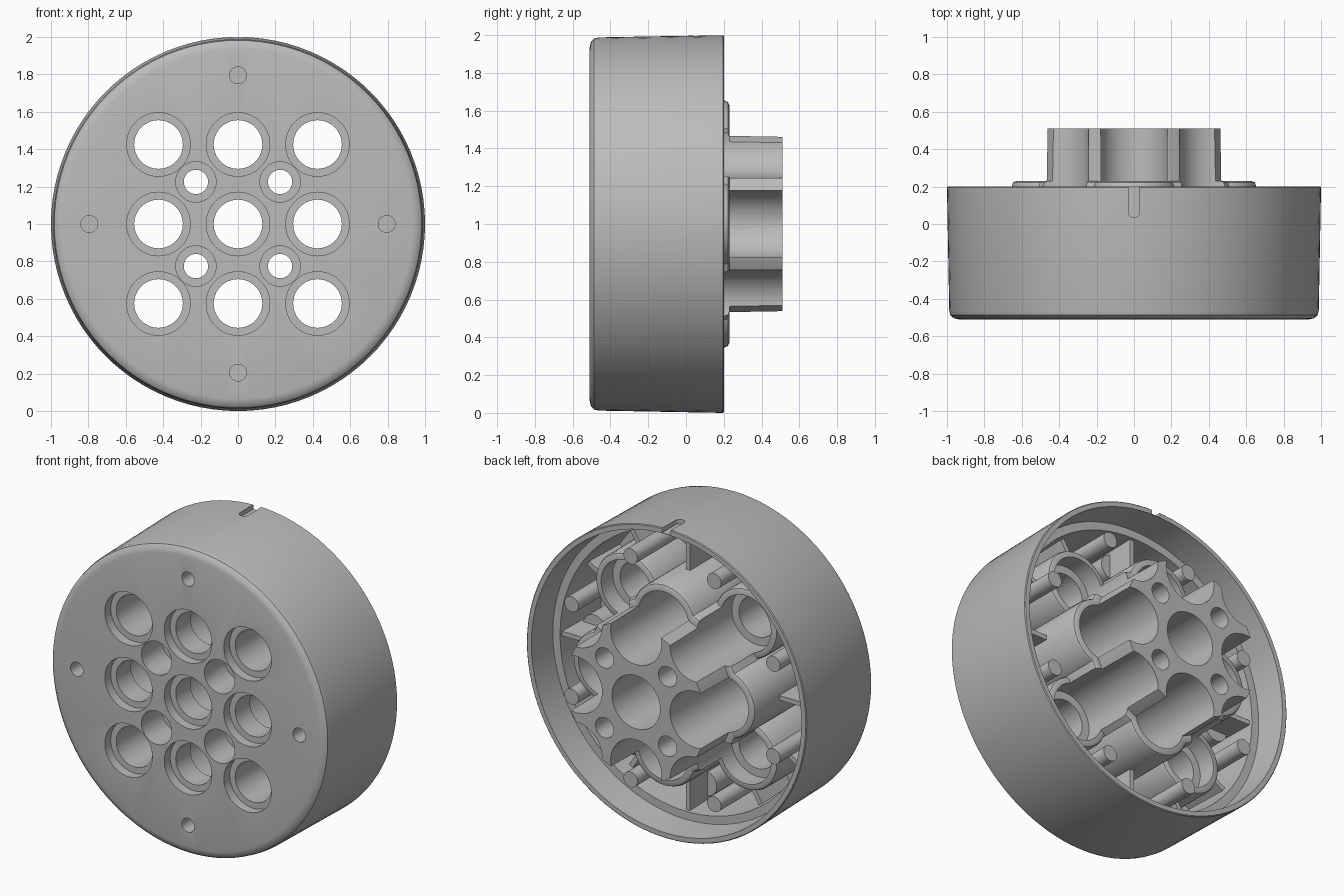
import bpy, bmesh, math
from mathutils import Matrix, Vector

old = bpy.data.objects.get("Cube")
if old:
    bpy.data.objects.remove(old, do_unlink=True)

grey = bpy.data.materials.new("plain grey")
grey.use_nodes = True
colour = (0.5, 0.5, 0.5, 1)
grey.diffuse_color = colour
grey.node_tree.nodes["Principled BSDF"].inputs["Base Color"].default_value = colour

PITCH = 0.425   # spacing of the large holes
SMALL = 0.225   # offset of the small holes
SCREW = 0.795   # radius of the screw circle
EDGES = [(PITCH, 0), (-PITCH, 0), (0, PITCH), (0, -PITCH)]
CORNERS = [(a * PITCH, b * PITCH) for a in (-1, 1) for b in (-1, 1)]
SMALLS = [(a * SMALL, b * SMALL) for a in (-1, 1) for b in (-1, 1)]
SCREWS = [(SCREW, 0), (-SCREW, 0), (0, SCREW), (0, -SCREW)]


def lathe(bm, profile, x=0, z=0, steps=48):
    """Turn (radius, y) points about an axis along y at (x, z + 1)."""
    rings = []
    for r, y in profile:
        if r == 0:
            rings.append([bm.verts.new((x, y, z + 1))] * steps)
        else:
            rings.append([bm.verts.new((x + r * math.cos(i * math.tau / steps), y,
                                        z + 1 + r * math.sin(i * math.tau / steps)))
                          for i in range(steps)])
    for a, b in zip(rings, rings[1:]):
        for i in range(steps):
            j = (i + 1) % steps
            quad = list(dict.fromkeys((a[i], a[j], b[j], b[i])))
            bm.faces.new(quad)


def post(bm, x, z, r, y0, y1, lip=0.0):
    """Solid cylinder along y with an optional softened rear edge."""
    end = [(r, y1 - lip), (r - lip * 0.3, y1 - lip * 0.3), (r - lip, y1)] if lip else [(r, y1)]
    lathe(bm, [(0, y0), (r, y0)] + end + [(0, y1)], x, z)


def fin(bm, angle, r0, r1, y0, y1, width):
    """Thin radial wall."""
    m = (Matrix.Translation((0, 0, 1)) @ Matrix.Rotation(angle, 4, 'Y')
         @ Matrix.Translation(((r0 + r1) / 2, (y0 + y1) / 2, 0))
         @ Matrix.Diagonal((r1 - r0, y1 - y0, width, 1)))
    bmesh.ops.create_cube(bm, size=1, matrix=m)


def make(name, bm):
    bmesh.ops.recalc_face_normals(bm, faces=bm.faces[:])
    mesh = bpy.data.meshes.new(name)
    bm.to_mesh(mesh)
    bm.free()
    mesh.materials.append(grey)
    ob = bpy.data.objects.new(name, mesh)
    bpy.context.collection.objects.link(ob)
    return ob


def boolean(ob, other, operation):
    mod = ob.modifiers.new("cut", 'BOOLEAN')
    mod.object, mod.operation, mod.solver = other, operation, 'EXACT'
    bpy.context.view_layer.objects.active = ob
    bpy.ops.object.modifier_apply(modifier=mod.name)


# Cup-shaped shell with rounded front edge and stepped inner wall
bm = bmesh.new()
lathe(bm, [(0, -0.51), (0.935, -0.51), (0.963, -0.504), (0.982, -0.487), (0.988, -0.46),
           (1.0, 0.195), (0.995, 0.2), (0.965, 0.2), (0.952, 0.0), (0.9, 0.0),
           (0.89, -0.4), (0, -0.4)], steps=96)
shell = make("shell", bm)

# Central tower
bm = bmesh.new()
lathe(bm, [(0, -0.42), (0.51, -0.42), (0.495, 0.51), (0, 0.51)], steps=64)
tower = make("central_tower", bm)

# Collar around the tower, with a lobe at each middle hole
bm = bmesh.new()
post(bm, 0, 0, 0.55, -0.42, 0.23, 0.025)
collar = make("collar", bm)
for x, z in EDGES:
    bm = bmesh.new()
    post(bm, x, z, 0.228, -0.42, 0.23, 0.025)
    lobe = make("lobe", bm)
    boolean(collar, lobe, 'UNION')
    bpy.data.objects.remove(lobe, do_unlink=True)

# Shorter tubes round the corner holes
bm = bmesh.new()
for x, z in CORNERS:
    post(bm, x, z, 0.225, -0.42, 0.0, 0.02)
tubes = make("corner_tubes", bm)

# Screw bosses and slim posts behind the front wall
bm = bmesh.new()
for x, z in SCREWS:
    post(bm, x, z, 0.08, -0.42, -0.2)
bosses = make("screw_bosses", bm)
bm = bmesh.new()
for i in range(8):
    a = math.radians(22.5 + 45 * i)
    post(bm, 0.78 * math.cos(a), 0.78 * math.sin(a), 0.05, -0.42, 0.14)
make("slim_posts", bm)

# Radial ribs between the collar and the wall
bm = bmesh.new()
for i in range(4):
    fin(bm, i * math.pi / 2, 0.62, 0.91, -0.42, -0.02, 0.03)
    for d in (-14, 14):
        fin(bm, i * math.pi / 2 + math.radians(45 + d), 0.7, 0.91, -0.42, -0.1, 0.03)
ribs = make("radial_ribs", bm)

# Cutter for every stepped hole and the screw holes
bm = bmesh.new()
for places, seat in ((EDGES + [(0, 0)], -0.3), (CORNERS, -0.12)):
    for x, z in places:
        back = 0.172 if (x, z) == (0, 0) else 0.182
        lathe(bm, [(0, -0.6), (0.17, -0.6), (0.17, -0.45), (0.13, -0.45), (0.13, seat),
                   (back, seat), (back, 0.6), (0, 0.6)], x, z)
for x, z in SMALLS:
    lathe(bm, [(0, -0.6), (0.108, -0.6), (0.108, -0.3), (0.065, -0.3),
               (0.065, 0.6), (0, 0.6)], x, z, 32)
for x, z in SCREWS:
    post(bm, x, z, 0.045, -0.6, -0.3)
cutter = make("hole_cutter", bm)
cutter.hide_render = True
for ob in (shell, tower, collar, tubes, bosses, ribs):
    boolean(ob, cutter, 'DIFFERENCE')
bpy.data.objects.remove(cutter, do_unlink=True)

# Round-ended alignment slot in the top of the rim
bm = bmesh.new()
outline = [(-0.03, 0.3)] + [(-0.03 * math.cos(t * math.pi / 12), 0.065 - 0.03 * math.sin(t * math.pi / 12))
                            for t in range(13)] + [(0.03, 0.3)]
face = bm.faces.new([bm.verts.new((x, y, 1.968)) for x, y in outline])
top = bmesh.ops.extrude_face_region(bm, geom=[face])["geom"]
bmesh.ops.translate(bm, vec=Vector((0, 0, 0.1)),
                    verts=[v for v in top if isinstance(v, bmesh.types.BMVert)])
slot = make("slot_cutter", bm)
boolean(shell, slot, 'DIFFERENCE')
bpy.data.objects.remove(slot, do_unlink=True)

# Smooth round walls, crisp edges
bpy.ops.object.select_all(action='DESELECT')
for ob in bpy.context.collection.objects:
    if ob.type == 'MESH':
        ob.select_set(True)
bpy.context.view_layer.objects.active = shell
bpy.ops.object.shade_smooth_by_angle(angle=math.radians(35))
